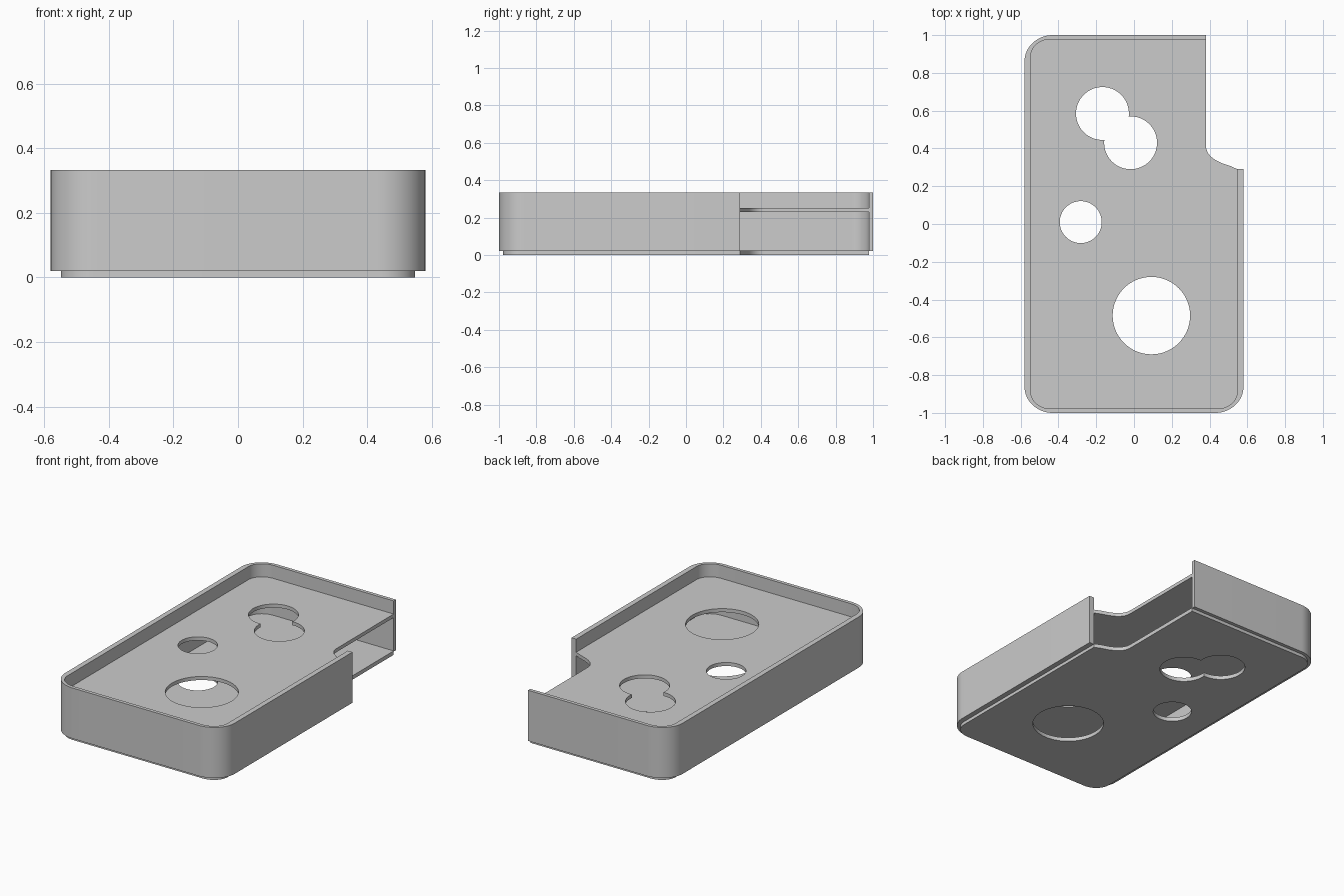
import bpy, bmesh
from math import sin, cos, pi, atan2, acos, hypot

if "Cube" in bpy.data.objects:
    bpy.data.objects.remove(bpy.data.objects["Cube"])


def arc(cx, cy, rx, ry, a0, a1, n):
    return [(cx + rx * cos(a0 + (a1 - a0) * i / n),
             cy + ry * sin(a0 + (a1 - a0) * i / n)) for i in range(n + 1)]


def open_outline(x, y, rx, ry, n=16):
    """Rounded rectangle, open at the back right corner."""
    pts = [(0.38, y)]
    for sx, sy, a in ((-1, 1, pi / 2), (-1, -1, pi), (1, -1, 1.5 * pi)):
        pts += arc(sx * (x - rx), sy * (y - ry), rx, ry, a, a + pi / 2, n)
    return pts + [(x, 0.29)]


def slab(name, loops, z0, z1):
    """Fill closed loops (outer first, then holes) and extrude upward."""
    bm = bmesh.new()
    edges = []
    for loop in loops:
        vs = [bm.verts.new((px, py, z0)) for px, py in loop]
        edges += [bm.edges.new((vs[i - 1], vs[i])) for i in range(len(vs))]
    bmesh.ops.triangle_fill(bm, edges=edges, use_beauty=True, normal=(0, 0, 1))
    ext = bmesh.ops.extrude_face_region(bm, geom=bm.faces[:])
    top = [g for g in ext["geom"] if isinstance(g, bmesh.types.BMVert)]
    bmesh.ops.translate(bm, verts=top, vec=(0, 0, z1 - z0))
    bmesh.ops.recalc_face_normals(bm, faces=bm.faces[:])
    mesh = bpy.data.meshes.new(name)
    bm.to_mesh(mesh)
    bm.free()
    ob = bpy.data.objects.new(name, mesh)
    bpy.context.collection.objects.link(ob)
    bpy.ops.object.select_all(action='DESELECT')
    ob.select_set(True)
    bpy.context.view_layer.objects.active = ob
    bpy.ops.object.shade_smooth_by_angle(angle=0.5)
    return ob


def circle(cx, cy, r):
    return arc(cx, cy, r, r, 0, 2 * pi, 64)[:-1]


def double_hole(a, b, r):
    """Outline of two overlapping equal circles."""
    dx, dy = b[0] - a[0], b[1] - a[1]
    d, h = atan2(dy, dx), acos(hypot(dx, dy) / 2 / r)
    first = arc(*a, r, r, d + h, d + 2 * pi - h, 48)
    second = arc(*b, r, r, d + pi + h, d + 3 * pi - h, 48)
    return first[:-1] + second[:-1]


outer = open_outline(0.58, 1.0, 0.15, 0.14)
inner = open_outline(0.548, 0.978, 0.105, 0.095)

# outer wall, open at the notch
slab("outer_wall", [outer + inner[::-1]], 0.02, 0.333)

# two plates with a notch and round openings
notch = [(0.51, 0.307), (0.465, 0.322), (0.43, 0.339), (0.405, 0.358),
         (0.389, 0.38), (0.382, 0.40), (0.38, 0.42)]
holes = [circle(0.092, -0.485, 0.205), circle(-0.282, 0.01, 0.111),
         double_hole((-0.167, 0.585), (-0.018, 0.43), 0.14)]
for name, z0, z1 in (("bottom_plate", 0.0, 0.024), ("upper_plate", 0.23, 0.252)):
    slab(name, [inner + notch] + holes, z0, z1)
